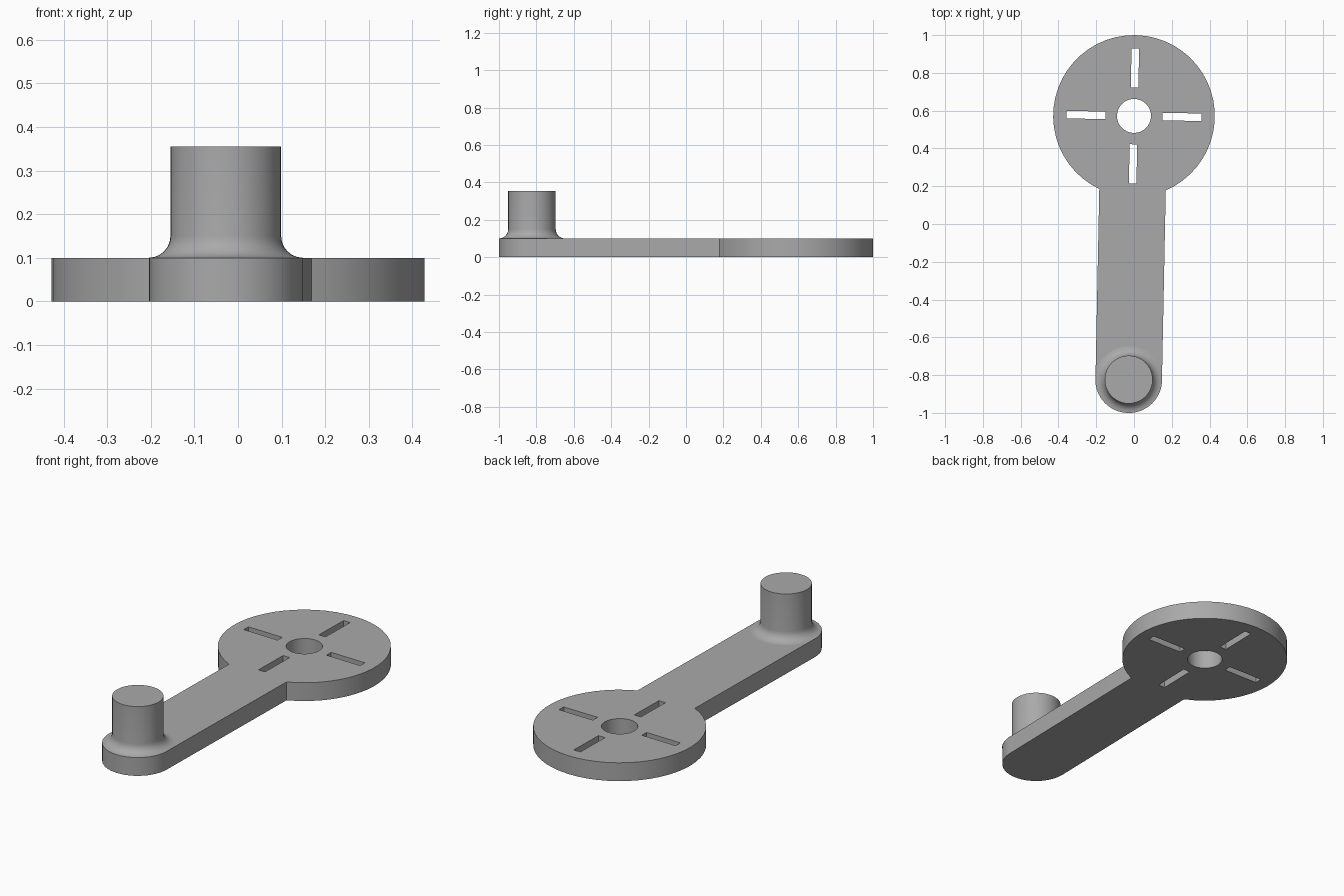
import bpy, bmesh
from math import sin, cos, pi, asin, radians
from mathutils import Matrix, Vector

if "Cube" in bpy.data.objects:
    bpy.data.objects.remove(bpy.data.objects["Cube"])

DISC_R, HOLE_R, ARM_R, PIN_R = 0.428, 0.09, 0.176, 0.127
ARM_LEN, THICK, PIN_TOP, FILLET = 1.396, 0.1, 0.355, 0.05
# The disc centre is the local origin; the arm runs along local -y
PLACE = Matrix.Translation((0, 0.572, 0)) @ Matrix.Rotation(radians(-1.15), 4, "Z")

grey = bpy.data.materials.new("plain grey")
grey.use_nodes = True
grey.diffuse_color = (0.4, 0.4, 0.4, 1)
grey.node_tree.nodes["Principled BSDF"].inputs["Base Color"].default_value = grey.diffuse_color


def arc(radius, start, end, steps, cy=0):
    angles = [start + (end - start) * i / steps for i in range(steps + 1)]
    return [(radius * cos(a), cy + radius * sin(a)) for a in angles]


def finish(obj):
    obj.data.materials.clear()
    obj.data.materials.append(grey)
    bpy.ops.object.select_all(action="DESELECT")
    obj.select_set(True)
    bpy.context.view_layer.objects.active = obj
    bpy.ops.object.shade_smooth_by_angle(angle=radians(30))


# Plate: disc and rounded arm in one outline, with a hub hole and four slots
half = asin(ARM_R / DISC_R)
outline = arc(DISC_R, -pi / 2 + half, 1.5 * pi - half, 44)
outline += arc(ARM_R, pi, 2 * pi, 24, -ARM_LEN)
loops = [outline, arc(HOLE_R, 0, 2 * pi, 32)[:-1]]
for k in range(4):
    turn = Matrix.Rotation(k * pi / 2, 2)
    corners = [(0.15, -0.02), (0.357, -0.02), (0.357, 0.02), (0.15, 0.02)]
    loops.append([tuple(turn @ Vector(c)) for c in corners])

curve = bpy.data.curves.new("crank_plate", "CURVE")
curve.dimensions = "2D"
curve.fill_mode = "BOTH"
curve.extrude = THICK / 2
for pts in loops:
    spline = curve.splines.new("POLY")
    spline.points.add(len(pts) - 1)
    for p, (x, y) in zip(spline.points, pts):
        p.co = (x, y, 0, 1)
    spline.use_cyclic_u = True
plate = bpy.data.objects.new("crank_plate", curve)
bpy.context.collection.objects.link(plate)
bpy.ops.object.select_all(action="DESELECT")
plate.select_set(True)
bpy.context.view_layer.objects.active = plate
bpy.ops.object.convert(target="MESH")
plate = bpy.context.view_layer.objects.active
bm = bmesh.new()
bm.from_mesh(plate.data)
bmesh.ops.remove_doubles(bm, verts=bm.verts, dist=1e-5)
bmesh.ops.recalc_face_normals(bm, faces=bm.faces)
bm.transform(PLACE @ Matrix.Translation((0, 0, THICK / 2)))
bm.to_mesh(plate.data)
bm.free()
finish(plate)

# Handle pin: turned profile with a fillet at its foot
profile = [(PIN_R + FILLET * (1 - sin(a)), THICK + FILLET * (1 - cos(a)))
           for a in (pi / 2 * i / 6 for i in range(7))]
profile += [(PIN_R, PIN_TOP), (0, PIN_TOP)]
bm = bmesh.new()
verts = [bm.verts.new((r, 0, z)) for r, z in profile]
edges = [bm.edges.new(pair) for pair in zip(verts, verts[1:])]
bmesh.ops.spin(bm, geom=verts + edges, cent=(0, 0, 0), axis=(0, 0, 1),
               angle=2 * pi, steps=40)
bmesh.ops.remove_doubles(bm, verts=bm.verts, dist=1e-5)
bmesh.ops.recalc_face_normals(bm, faces=bm.faces)
if max(bm.faces, key=lambda f: f.calc_center_median().z).normal.z < 0:
    bmesh.ops.reverse_faces(bm, faces=bm.faces)
bm.transform(PLACE @ Matrix.Translation((0, -ARM_LEN, 0)))
mesh = bpy.data.meshes.new("handle_pin")
bm.to_mesh(mesh)
bm.free()
pin = bpy.data.objects.new("handle_pin", mesh)
bpy.context.collection.objects.link(pin)
finish(pin)
